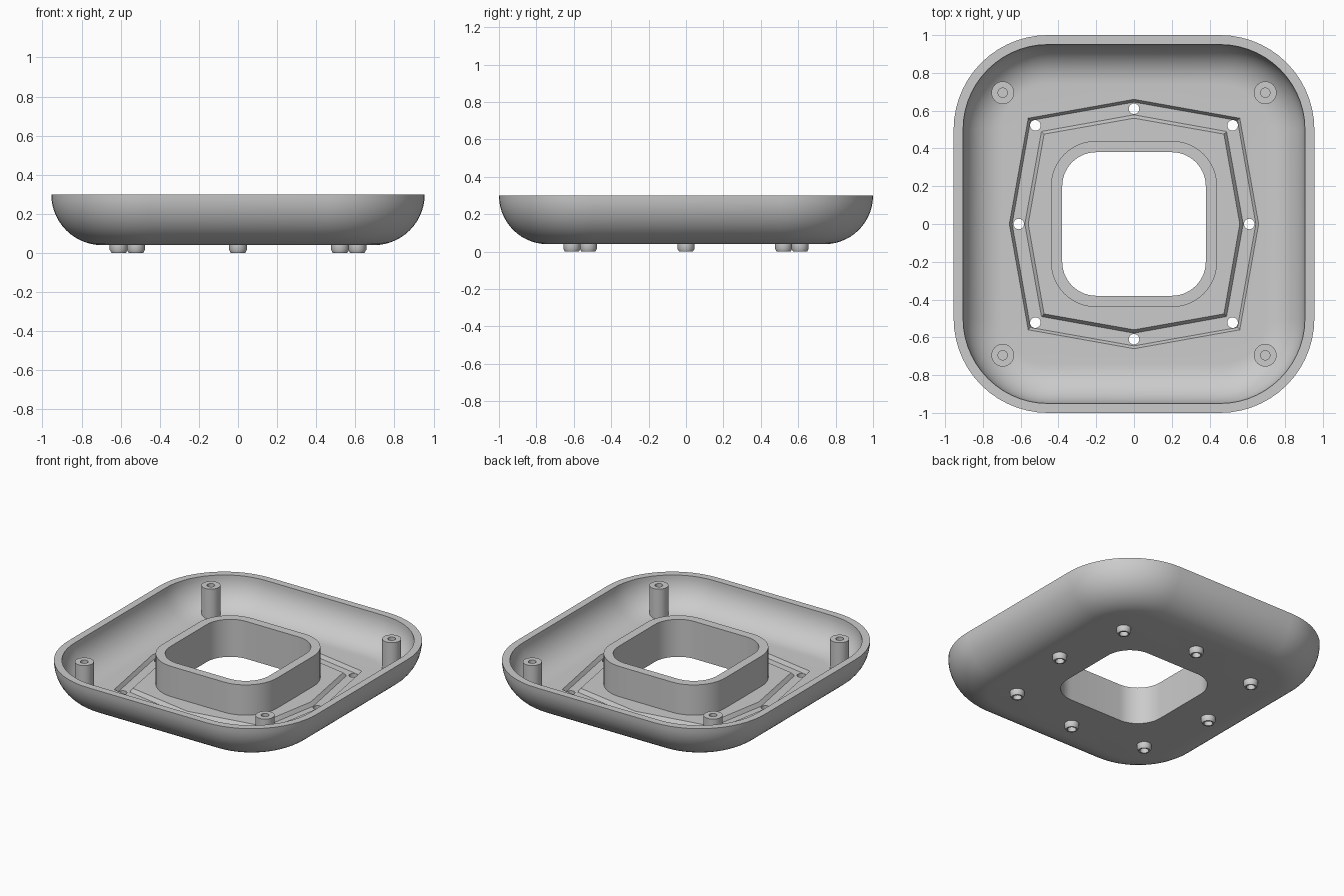
import bpy, bmesh
from math import sin, cos, pi, radians

if "Cube" in bpy.data.objects:
    bpy.data.objects.remove(bpy.data.objects["Cube"])

GREY = (0.6, 0.6, 0.6, 1)
grey = bpy.data.materials.new("plain grey")
grey.use_nodes = True
grey.diffuse_color = GREY
grey.node_tree.nodes["Principled BSDF"].inputs["Base Color"].default_value = GREY

RIM, FLOOR, BASE, WALL = 0.30, 0.09, 0.04, 0.05


def rounded(hx, hy, r, z, segs=14):
    """Rounded rectangle loop; a circle when hx = hy = r."""
    pts = []
    for q, (sx, sy) in enumerate([(1, 1), (-1, 1), (-1, -1), (1, -1)]):
        for i in range(segs + (hx > r)):
            a = (q + i / segs) * pi / 2
            pts.append((sx * (hx - r) + r * cos(a), sy * (hy - r) + r * sin(a), z))
    return pts


def circle(r, z):
    return rounded(r, r, r, z, 8)


def octagon(tip, corner, z):
    return [(tip, 0, z), (corner, corner, z), (0, tip, z), (-corner, corner, z),
            (-tip, 0, z), (-corner, -corner, z), (0, -tip, z), (corner, -corner, z)]


def loft(name, loops, closed=True, at=[(0, 0)]):
    """Skin the loops in order, as a closed ring or capped, once per position."""
    bm = bmesh.new()
    for x, y in at:
        rings = [[bm.verts.new((p[0] + x, p[1] + y, p[2])) for p in l] for l in loops]
        pairs = list(zip(rings, rings[1:]))
        if closed:
            pairs.append((rings[-1], rings[0]))
        else:
            bm.faces.new(rings[0])
            bm.faces.new(rings[-1])
        for a, b in pairs:
            for i in range(len(a)):
                j = (i + 1) % len(a)
                bm.faces.new((a[i], a[j], b[j], b[i]))
    bmesh.ops.recalc_face_normals(bm, faces=bm.faces)
    mesh = bpy.data.meshes.new(name)
    bm.to_mesh(mesh)
    bm.free()
    mesh.materials.append(grey)
    ob = bpy.data.objects.new(name, mesh)
    bpy.context.collection.objects.link(ob)
    return ob


def activate(ob):
    bpy.ops.object.select_all(action='DESELECT')
    ob.select_set(True)
    bpy.context.view_layer.objects.active = ob


def cut(ob, cutter):
    cutter.hide_render = True
    mod = ob.modifiers.new("cut", 'BOOLEAN')
    mod.operation, mod.solver, mod.object = 'DIFFERENCE', 'EXACT', cutter
    activate(ob)
    bpy.ops.object.modifier_apply(modifier=mod.name)
    bpy.data.objects.remove(cutter)


def bowl(inset, depth, steps=14):
    """Loops from the rim down a quarter-round to the flat bottom."""
    loops = []
    for i in range(steps + 1):
        a = i / steps * pi / 2
        d = inset + depth * (1 - cos(a))
        loops.append(rounded(0.955 - d, 1 - d, 0.5 - d, RIM - depth * sin(a)))
    return loops


# Tray shell with the central collar around the opening
collar = [rounded(h, h, r, z) for h, r, z in
          [(0.38, 0.18, BASE), (0.38, 0.18, RIM), (0.44, 0.24, RIM), (0.44, 0.24, FLOOR)]]
tray = loft("tray", bowl(0, RIM - BASE) + collar + bowl(WALL, RIM - FLOOR)[::-1])

# Eight-sided groove with sloping sides in the floor
groove = [octagon(*p) for p in [(0.66, 0.56, 0.12), (0.66, 0.56, FLOOR), (0.645, 0.548, 0.065),
                                (0.578, 0.49, 0.065), (0.56, 0.476, FLOOR), (0.56, 0.476, 0.12)]]
cut(tray, loft("groove_cutter", groove))

# Through holes at the corners of the groove
spots = [p[:2] for p in octagon(0.61, 0.522, 0)]
cut(tray, loft("hole_cutter", [circle(0.028, 0.01), circle(0.028, 0.15)], False, spots))

# Hollow feet under the holes
feet = loft("feet", [circle(*p) for p in [(0.028, BASE), (0.046, BASE), (0.046, 0.016),
                                          (0.037, 0.0), (0.028, 0.0)]], True, spots)

# Screw posts in the corners, with blind holes
posts = loft("screw_posts", [circle(*p) for p in [(0.06, 0.085), (0.06, RIM), (0.025, RIM),
                                                  (0.025, 0.14)]], False,
             [(x, y) for x in (-0.695, 0.695) for y in (-0.695, 0.695)])

for ob in (tray, feet, posts):
    activate(ob)
    bpy.ops.object.shade_smooth_by_angle(angle=radians(30))
